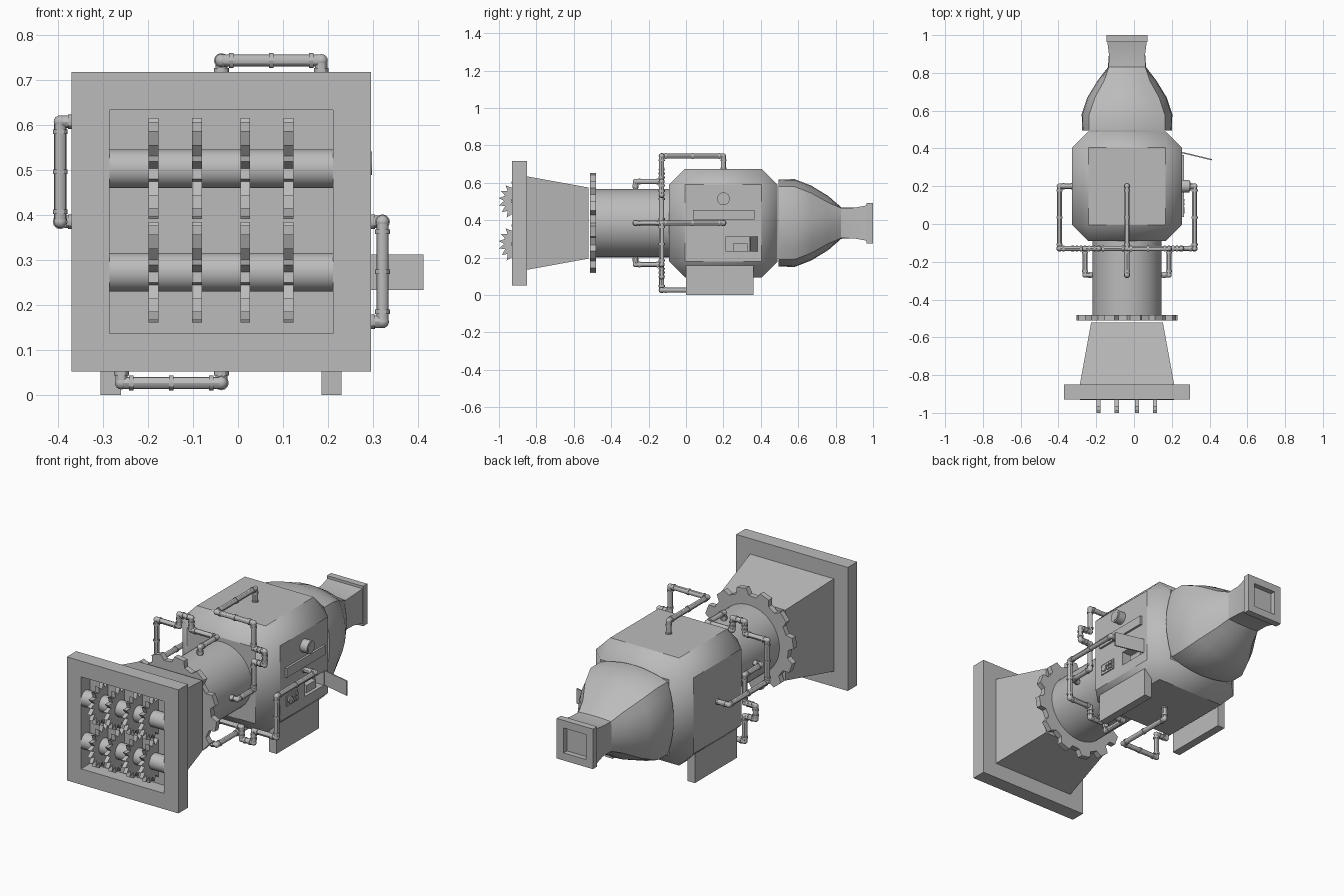
import bpy, bmesh, math
from mathutils import Vector, Matrix

if "Cube" in bpy.data.objects:
    bpy.data.objects.remove(bpy.data.objects["Cube"])

CX, CZ = -0.037, 0.385      # long axis of the machine

steel = bpy.data.materials.new("plain_grey")
steel.use_nodes = True
steel.diffuse_color = (0.5, 0.5, 0.5, 1)
steel.node_tree.nodes["Principled BSDF"].inputs["Base Color"].default_value = (0.5, 0.5, 0.5, 1)


def finish(name, bm):
    bmesh.ops.recalc_face_normals(bm, faces=bm.faces)
    me = bpy.data.meshes.new(name)
    bm.to_mesh(me)
    bm.free()
    me.materials.append(steel)
    ob = bpy.data.objects.new(name, me)
    bpy.context.collection.objects.link(ob)
    bpy.ops.object.select_all(action='DESELECT')
    ob.select_set(True)
    bpy.context.view_layer.objects.active = ob
    bpy.ops.object.shade_smooth_by_angle(angle=math.radians(30))
    return ob


def loft(name, rings):
    """Skin a list of equal-sized rings and cap both ends."""
    bm = bmesh.new()
    vs = [[bm.verts.new(p) for p in r] for r in rings]
    n = len(vs[0])
    for a, b in zip(vs, vs[1:]):
        for i in range(n):
            j = (i + 1) % n
            bm.faces.new((a[i], a[j], b[j], b[i]))
    bm.faces.new(vs[0])
    bm.faces.new(vs[-1])
    return finish(name, bm)


def square(y, h):
    return [(CX + sx * h, y, CZ + sz * h)
            for sx, sz in ((-1, -1), (1, -1), (1, 1), (-1, 1))]


def box(name, lo, hi):
    (x0, y0, z0), (x1, y1, z1) = lo, hi
    return loft(name, [[(x0, y0, z), (x1, y0, z), (x1, y1, z), (x0, y1, z)]
                       for z in (z0, z1)])


def disc(name, profile, axis, centre, a, b):
    """Extrude a polar profile [(radius, angle)] along the x or y axis."""
    u, v = centre
    def ring(w):
        pts = [(u + r * math.cos(t), v + r * math.sin(t)) for r, t in profile]
        return [(w, p, q) if axis == 'X' else (p, w, q) for p, q in pts]
    return loft(name, [ring(a), ring(b)])


def circle(r, n=32):
    return [(r, math.tau * i / n) for i in range(n)]


def toothed(n, steps):
    """Gear outline: each tooth is a list of (fraction of pitch, radius)."""
    return [(r, math.tau * (i + f) / n) for i in range(n) for f, r in steps]


# Front intake: square frame with a recess, and the tapered hopper behind it
loft("intake_frame", [square(-0.85, 0.333), square(-0.93, 0.333),
                      square(-0.93, 0.248), square(-0.853, 0.248)])
loft("hopper", [square(-0.852, 0.25), square(-0.522, 0.19)])

# Two shredder rollers, each with four spiked discs
for label, z in (("upper", 0.503), ("lower", 0.273)):
    disc(label + "_roller", circle(0.043), 'X', (-0.89, z), CX - 0.248, CX + 0.248)
    for i, x in enumerate((-0.188, -0.091, 0.016, 0.112)):
        disc(f"{label}_spiked_disc_{i + 1}", toothed(18, ((0, 0.082), (0.6, 0.112))),
             'X', (-0.89, z), x - 0.011, x + 0.011)

# Neck and gear ring
disc("neck", circle(0.183, 48), 'Y', (CX, CZ), -0.505, -0.05)
disc("gear_ring", toothed(12, ((0, 0.235), (0.36, 0.235), (0.48, 0.268), (0.88, 0.268))),
     'Y', (CX, CZ), -0.512, -0.482)

# Chamfered main body with a niche cut in its control side
body = box("body", (CX - 0.29, -0.09, CZ - 0.29), (CX + 0.29, 0.49, CZ + 0.29))
bevel = body.modifiers.new("chamfer", 'BEVEL')
bevel.width = 0.085
bevel.segments = 1
cutter = box("niche_cutter", (0.2, 0.21, 0.235), (0.3, 0.37, 0.31))
cutter.hide_render = True
cut = body.modifiers.new("niche", 'BOOLEAN')
cut.operation = 'DIFFERENCE'
cut.object = cutter
bpy.context.view_layer.objects.active = body
for m in ("chamfer", "niche"):
    bpy.ops.object.modifier_apply(modifier=m)
bpy.data.objects.remove(cutter)

# Support legs
for side, x in (("right", -0.305), ("left", 0.185)):
    box(side + "_leg", (x, 0.0, 0.0), (x + 0.045, 0.36, 0.165))

# Control side: knob, bar, button plate, niche contents and open door
W = CX + 0.29
disc("knob", circle(0.034, 24), 'X', (0.2, 0.515), W - 0.01, 0.295)
disc("knob_cap", circle(0.026, 24), 'X', (0.2, 0.515), 0.29, 0.298)
box("label_bar", (W - 0.01, 0.037, 0.405), (W + 0.012, 0.365, 0.455))
box("button_plate", (W - 0.01, 0.046, 0.245), (W + 0.006, 0.142, 0.302))
disc("dial", circle(0.018, 20), 'X', (0.073, 0.273), W, W + 0.014)
for dy in (0.106, 0.126):
    for dz in (0.262, 0.285):
        box("button", (W, dy - 0.007, dz - 0.008), (W + 0.014, dy + 0.007, dz + 0.008))
box("niche_block", (0.2, 0.25, 0.235), (0.235, 0.33, 0.275))
hinge, tip = Vector((W, 0.375)), Vector((0.412, 0.337))
loft("door", [[(hinge.x, hinge.y, z), (tip.x, tip.y, z),
               (tip.x, tip.y + 0.007, z), (hinge.x, hinge.y + 0.007, z)]
              for z in (0.233, 0.312)])


# Rear nozzle: bulging square section that narrows to a throat
def nozzle_ring(y, hx, hz, bulge, n=6):
    ring = []
    for k in range(4):
        c, s = ((1, 0), (0, 1), (-1, 0), (0, -1))[k]
        for i in range(n):
            t = -1 + 2 * i / n
            out = bulge * (1 - t * t)
            ring.append((CX + c * (hx + out) - s * t * hx, y,
                         CZ + s * (hz + out) + c * t * hz))
    return ring


loft("nozzle", [nozzle_ring(*r) for r in (
    (0.495, 0.2, 0.195, 0.037), (0.58, 0.2, 0.195, 0.04), (0.67, 0.17, 0.16, 0.04),
    (0.76, 0.12, 0.11, 0.035), (0.83, 0.097, 0.08, 0.004), (0.9, 0.096, 0.082, 0),
    (0.97, 0.105, 0.095, 0))])
loft("nozzle_lip", [square(0.964, 0.108), square(1.0, 0.108),
                    square(1.0, 0.067), square(0.972, 0.067)])


# Four bent pipes, one per side, from the body round to the neck
def rod(bm, a, b, r):
    d = b - a
    m = Matrix.Translation((a + b) / 2) @ d.to_track_quat('Z', 'Y').to_matrix().to_4x4()
    bmesh.ops.create_cone(bm, cap_ends=True, segments=12, radius1=r, radius2=r,
                          depth=d.length, matrix=m)


R, O, J = 0.0135, 0.358, 0.222
path = [Vector(p) for p in (
    (0, 0.2, 0.27), (0, 0.2, O), (0, -0.13, O), (J, -0.13, O), (J, -0.13, J),
    (0.287, -0.13, J), (0.287, -0.13, 0.15), (J, -0.13, 0.15), (J, -0.13, 0),
    (J, -0.27, 0), (0.17, -0.27, 0))]

for k, side in enumerate(("top", "left", "bottom", "right")):
    bm = bmesh.new()
    for a, b in zip(path, path[1:]):
        rod(bm, a, b, R)
        d = (b - a).normalized()
        stops = [0.022, (b - a).length - 0.022]
        if (b - a).length > 0.2:
            stops.insert(1, (b - a).length / 2)
        for s in stops:
            rod(bm, a + d * (s - 0.005), a + d * (s + 0.005), R + 0.003)
    for p in path[1:-1]:
        bmesh.ops.create_uvsphere(bm, u_segments=12, v_segments=8, radius=R + 0.001,
                                  matrix=Matrix.Translation(p))
    bm.transform(Matrix.Translation((CX, 0, CZ)) @ Matrix.Rotation(k * math.pi / 2, 4, 'Y'))
    finish(side + "_pipe", bm)
